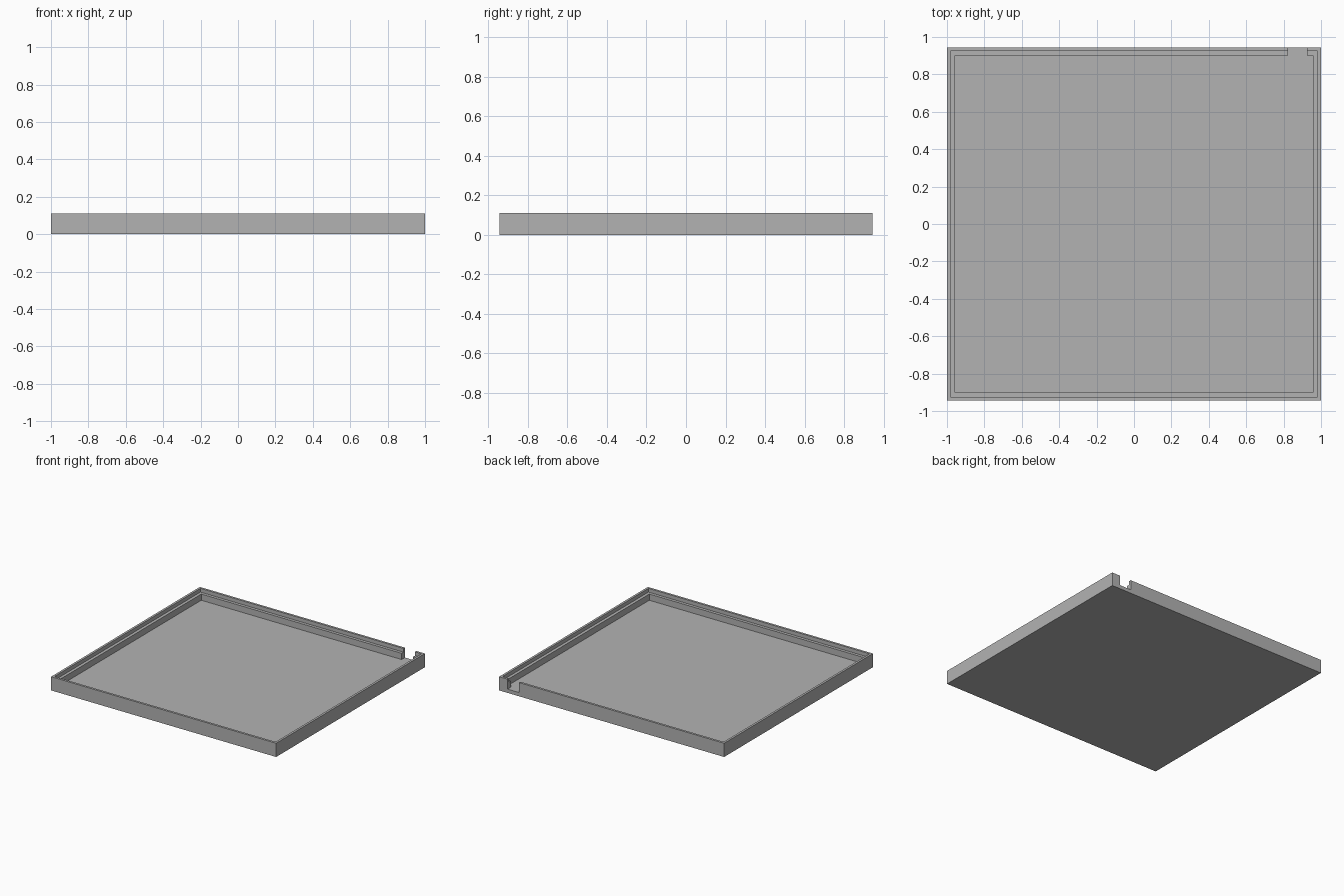
import bpy
import bmesh
from mathutils import Matrix, Vector

if "Cube" in bpy.data.objects:
    bpy.data.objects.remove(bpy.data.objects["Cube"], do_unlink=True)

WIDTH, DEPTH, HEIGHT = 2.0, 1.888, 0.11
FLOOR_Z, LEDGE_Z = 0.03, 0.08
RIM, LEDGE = 0.018, 0.024

grey = bpy.data.materials.new("plain grey")
grey.use_nodes = True
color = (0.45, 0.45, 0.45, 1)
grey.diffuse_color = color
grey.node_tree.nodes["Principled BSDF"].inputs["Base Color"].default_value = color


def box(bm, low, high):
    """Add an axis-aligned box between two corners."""
    low, high = Vector(low), Vector(high)
    matrix = Matrix.Translation((low + high) / 2) @ Matrix.Diagonal((*(high - low), 1))
    bmesh.ops.create_cube(bm, size=1, matrix=matrix)


def make_object(name, bm):
    bmesh.ops.recalc_face_normals(bm, faces=bm.faces[:])
    mesh = bpy.data.meshes.new(name)
    bm.to_mesh(mesh)
    bm.free()
    mesh.materials.append(grey)
    obj = bpy.data.objects.new(name, mesh)
    bpy.context.collection.objects.link(obj)
    return obj


def sink(bm, face, border, z):
    """Inset a face by the border width, then recess it to height z."""
    bmesh.ops.inset_region(bm, faces=[face], thickness=border, use_even_offset=True)
    drop = bmesh.ops.extrude_discrete_faces(bm, faces=[face])["faces"][0]
    for vert in drop.verts:
        vert.co.z = z
    return drop


# Shallow tray: outer rim, lower ledge, then the floor
bm = bmesh.new()
box(bm, (-WIDTH / 2, -DEPTH / 2, 0), (WIDTH / 2, DEPTH / 2, HEIGHT))
top = max(bm.faces, key=lambda f: f.calc_center_median().z)
top = sink(bm, top, RIM, LEDGE_Z)
sink(bm, top, LEDGE, FLOOR_Z)
tray = make_object("tray", bm)

# Notch through the back wall, level with the floor
bm = bmesh.new()
box(bm, (0.823, 0.85, FLOOR_Z), (0.925, 1.0, 0.2))
cutter = make_object("notch_cutter", bm)
cutter.hide_render = True
cutter.hide_set(True)

cut = tray.modifiers.new("notch", 'BOOLEAN')
cut.operation = 'DIFFERENCE'
cut.solver = 'EXACT'
cut.object = cutter

# Bake the cut and drop the cutter
bpy.context.view_layer.update()
graph = bpy.context.evaluated_depsgraph_get()
result = bpy.data.meshes.new_from_object(tray.evaluated_get(graph))
tray.modifiers.clear()
tray.data = result
bpy.data.objects.remove(cutter, do_unlink=True)
